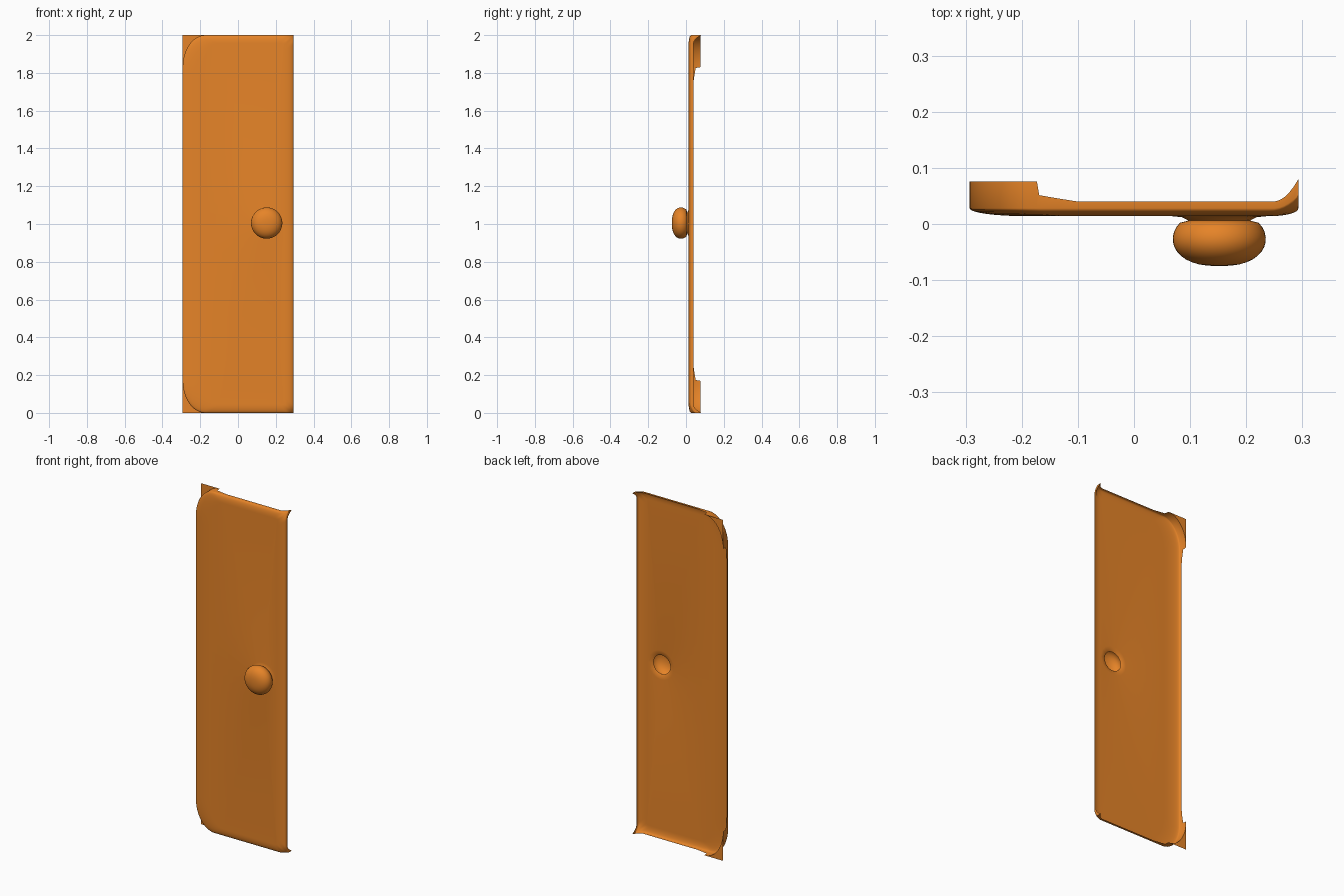
import bpy, bmesh
from math import sin, cos, pi, sqrt, atan2

if "Cube" in bpy.data.objects:
    bpy.data.objects.remove(bpy.data.objects["Cube"])

HALF_W, HEIGHT = 0.293, 2.0
CORNER_X, CORNER_Z = 0.12, 0.17        # rounded corner radii
FRONT, RIM, BACK = 0.014, 0.04, 0.076  # depths along y
KNOB_X, KNOB_Z = 0.152, 1.005
HOLE = 0.055

orange = bpy.data.materials.new("orange paint")
orange.use_nodes = True
colour = (0.79, 0.23, 0.021, 1)
orange.diffuse_color = colour
orange.node_tree.nodes["Principled BSDF"].inputs["Base Color"].default_value = colour


def make_object(name, bm):
    mesh = bpy.data.meshes.new(name)
    bm.to_mesh(mesh)
    bm.free()
    obj = bpy.data.objects.new(name, mesh)
    bpy.context.collection.objects.link(obj)
    mesh.materials.append(orange)
    bpy.ops.object.select_all(action='DESELECT')
    obj.select_set(True)
    bpy.context.view_layer.objects.active = obj
    bpy.ops.object.shade_smooth_by_angle(angle=pi / 4)
    return obj


def loft(bm, rings):
    """Join closed rings of points, one after another."""
    loops = [[bm.verts.new(p) for p in ring] for ring in rings]
    n = len(loops[0])
    for a, b in zip(loops, loops[1:]):
        for i in range(n):
            j = (i + 1) % n
            bm.faces.new((a[i], a[j], b[j], b[i]))
    return loops


def line(start, end, steps):
    return [(start[0] + (end[0] - start[0]) * i / steps,
             start[1] + (end[1] - start[1]) * i / steps) for i in range(steps)]


def edge_depth(x, z):
    """How far the panel's border turns back at a point of the outline."""
    end = min(z, HEIGHT - z)
    if x < 0:
        along, down = x + HALF_W - CORNER_X, end - CORNER_Z
        if along < 0.001 and down < 0.001:
            return BACK
        return RIM + 0.012 * max(0, 1 - max(along, down) / 0.07)
    return RIM + 0.04 * max(0, 1 - max(HALF_W - x, end) / 0.045) ** 2


# Outline: square corners on the left side, rounded on the right
arc = [(-HALF_W + CORNER_X * (1 - sin(a)), HEIGHT - CORNER_Z * (1 - cos(a)))
       for a in [i * pi / 24 for i in range(13)]]
arc = [(-HALF_W + CORNER_X - CORNER_X * sin(i * pi / 24),
        HEIGHT - CORNER_Z + CORNER_Z * cos(i * pi / 24)) for i in range(13)]
tip = (HALF_W, HEIGHT)
near_side, near_top = (HALF_W, HEIGHT - 0.05), (HALF_W - 0.05, HEIGHT)
drop_top = (arc[0][0] + 0.004, HEIGHT)
drop_side = (-HALF_W, arc[-1][1] - 0.004)
low_side = (-HALF_W, arc[-1][1] - 0.08)
upper = (line((HALF_W, 1), near_side, 12) + line(near_side, tip, 6)
         + line(tip, near_top, 6) + line(near_top, drop_top, 12) + [drop_top] + arc
         + line(drop_side, low_side, 4) + line(low_side, (-HALF_W, 1), 10)
         + [(-HALF_W, 1)])
outline = upper + [(x, HEIGHT - z) for x, z in reversed(upper[1:-1])]


def panel_ring(t):
    """Rolled border: t = 0 at the outer edge, 1 on the flat front."""
    left, right = HALF_W - 0.05 * t, -HALF_W + 0.1 * t
    y = FRONT + (RIM - 0.012 - FRONT) * (1 - sqrt(1 - (1 - t) ** 2))
    ring = []
    for x, z in outline:
        u = (x + HALF_W) / (2 * HALF_W)
        lift = (edge_depth(x, z) - RIM) * (1 - t) ** 3 * 0.6 if x > 0 else 0
        ring.append((right + u * (left - right), y + lift, 1 + (z - 1) * (1 - 0.045 * t)))
    return ring


def hole_ring(radius, y):
    ring = []
    for x, z in outline:
        a = atan2(z - KNOB_Z, x - KNOB_X)
        ring.append((KNOB_X + radius * cos(a), y, KNOB_Z + radius * sin(a)))
    return ring


# Door panel: thin skin with turned back edges and an opening behind the knob
bm = bmesh.new()
rings = [[(x, edge_depth(x, z), z) for x, z in outline]]
rings += [panel_ring(1 - cos(i * pi / 16)) for i in range(9)]
rings += [hole_ring(0.085, FRONT), hole_ring(0.066, FRONT - 0.002), hole_ring(HOLE, FRONT - 0.008)]
loft(bm, rings)
bmesh.ops.recalc_face_normals(bm, faces=bm.faces)
bm.faces.ensure_lookup_table()
if max(bm.faces, key=lambda f: f.calc_area()).normal.y > 0:
    bmesh.ops.reverse_faces(bm, faces=bm.faces)
make_object("door_panel", bm)

# Square plates behind the two rounded corners
for name, flip in (("upper_corner_plate", False), ("lower_corner_plate", True)):
    bm = bmesh.new()
    points = [(-HALF_W, HEIGHT)] + arc
    verts = [bm.verts.new((x, BACK, HEIGHT - z if flip else z)) for x, z in points]
    for a, b in zip(verts[1:], verts[2:]):
        if (a.co - verts[0].co).cross(b.co - verts[0].co).length > 1e-7:
            bm.faces.new((verts[0], b, a) if flip else (verts[0], a, b))
    bmesh.ops.recalc_face_normals(bm, faces=bm.faces)
    make_object(name, bm)

# Hollow rounded knob, open towards the panel
profile = [(HOLE, FRONT - 0.008)]
for i in range(13):
    a = -0.62 + i * (pi / 2 + 0.62) / 12
    depth = 0.048 if a > 0 else 0.05
    profile.append((0.083 * max(cos(a), 0.0) ** 0.8, -0.027 - depth * sin(a)))
bm = bmesh.new()
SIDES = 40
rings = [[(KNOB_X + r * cos(2 * pi * k / SIDES), y, KNOB_Z + r * sin(2 * pi * k / SIDES))
          for k in range(SIDES)] for r, y in profile]
loft(bm, rings)
bmesh.ops.remove_doubles(bm, verts=bm.verts, dist=0.0005)
bmesh.ops.recalc_face_normals(bm, faces=bm.faces)
bm.faces.ensure_lookup_table()
if min(bm.faces, key=lambda f: f.calc_center_median().y).normal.y > 0:
    bmesh.ops.reverse_faces(bm, faces=bm.faces)
make_object("door_knob", bm)
